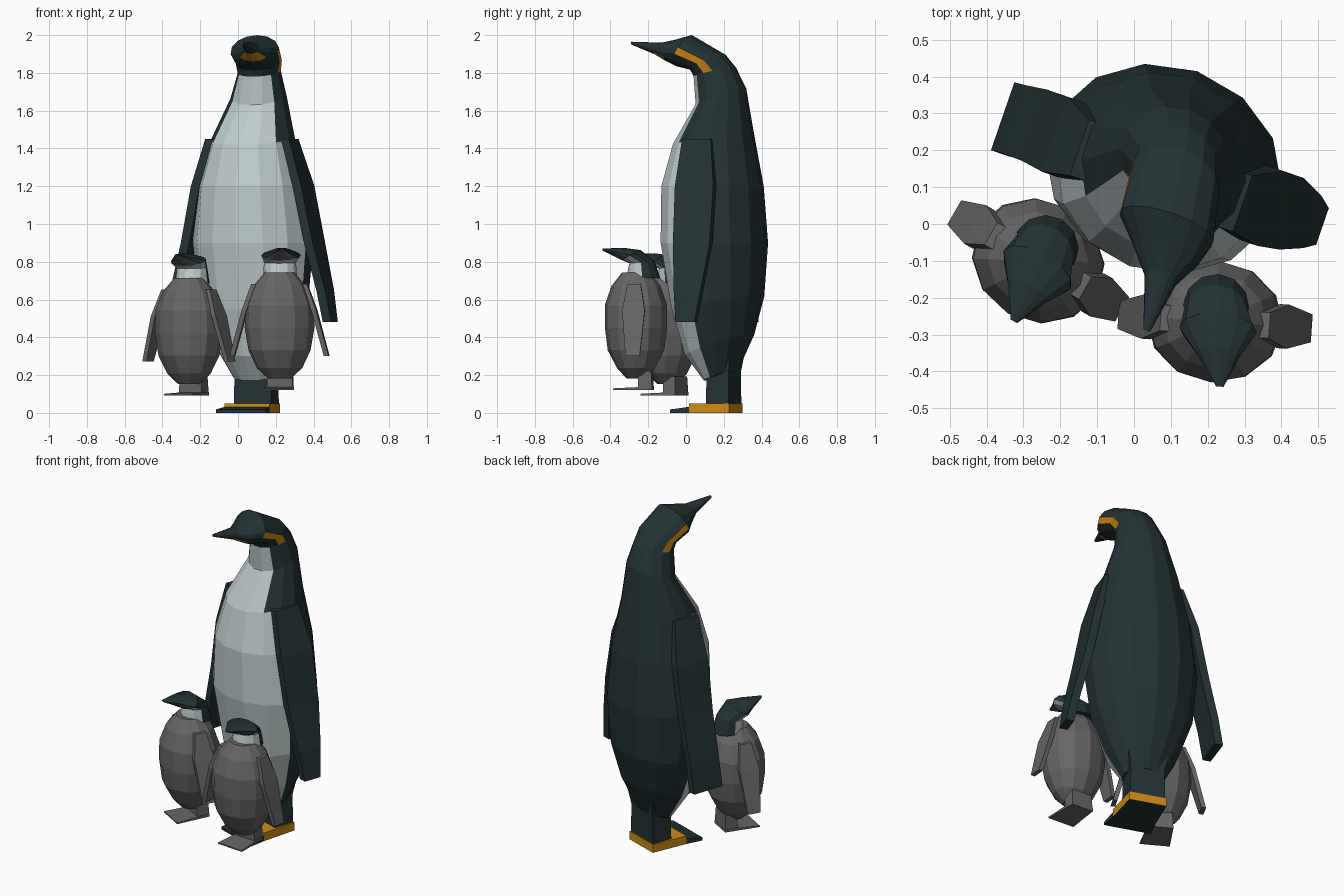
import bpy, bmesh, math

cube = bpy.data.objects.get("Cube")
if cube:
    bpy.data.objects.remove(cube, do_unlink=True)


def material(name, rgb):
    m = bpy.data.materials.new(name)
    m.use_nodes = True
    color = (*rgb, 1.0)
    m.diffuse_color = color
    bsdf = next(n for n in m.node_tree.nodes if n.type == 'BSDF_PRINCIPLED')
    bsdf.inputs["Base Color"].default_value = color
    bsdf.inputs["Roughness"].default_value = 0.9
    return m


MATS = [
    material("dark_feather", (0.017, 0.032, 0.034)),
    material("white_feather", (0.52, 0.60, 0.61)),
    material("orange", (0.62, 0.26, 0.008)),
    material("grey_down", (0.135, 0.13, 0.13)),
]
DARK, WHITE, ORANGE, GREY = range(4)


def ring(back, front, w, u=0.0, n=14):
    """Tilted oval section from its back and front (y, z) points."""
    cy, cz = (back[0] + front[0]) / 2, (back[1] + front[1]) / 2
    pts = []
    for k in range(n):
        a = 2 * math.pi * k / n
        pts.append((u + w * math.sin(a),
                    cy + (front[0] - cy) * math.cos(a),
                    cz + (front[1] - cz) * math.cos(a)))
    return pts


def flat_rect(u, hw, y0, y1, z):
    """Horizontal rectangle."""
    return [(u - hw, y0, z), (u + hw, y0, z), (u + hw, y1, z), (u - hw, y1, z)]


def upright_rect(y, hw, h):
    """Rectangle facing forward, standing on the ground; side 0 is the sole."""
    return [(-hw, y, 0), (hw, y, 0), (hw, y, h), (-hw, y, h)]


def skin(name, rows, rule, place):
    """Loft between the rows; rule(segment, side) gives the colour."""
    bm = bmesh.new()
    vs = [[bm.verts.new(p) for p in row] for row in rows]
    n = len(rows[0])
    for i in range(len(rows) - 1):
        for k in range(n):
            j = (k + 1) % n
            f = bm.faces.new((vs[i][k], vs[i][j], vs[i + 1][j], vs[i + 1][k]))
            f.material_index = rule(i, k)
    for i, row in ((-1, vs[0]), (len(rows) - 1, vs[-1])):
        bm.faces.new(row).material_index = rule(i, n // 2)
    bmesh.ops.recalc_face_normals(bm, faces=bm.faces)
    mesh = bpy.data.meshes.new(name)
    bm.to_mesh(mesh)
    bm.free()
    for m in MATS:
        mesh.materials.append(m)
    ob = bpy.data.objects.new(name, mesh)
    ob.location, ob.rotation_euler.z = place[0], math.radians(place[1])
    bpy.context.collection.objects.link(ob)
    return ob


def plain(color):
    return lambda i, k: color


# Adult: body, neck, head and beak in one loft
ADULT = ((0.08, 0.15, 0), -19)
body_rings = [
    ring((0.12, 0.22), (-0.05, 0.17), 0.12),
    ring((0.21, 0.42), (-0.15, 0.30), 0.21),
    ring((0.26, 0.62), (-0.22, 0.55), 0.29),
    ring((0.28, 0.90), (-0.28, 0.90), 0.325),
    ring((0.26, 1.20), (-0.28, 1.20), 0.29),
    ring((0.21, 1.48), (-0.22, 1.42), 0.225),
    ring((0.175, 1.72), (-0.09, 1.63), 0.15, 0.015),
    ring((0.126, 1.83), (-0.10, 1.78), 0.115, 0.03),
    ring((0.067, 1.90), (-0.113, 1.815), 0.125, 0.04),
    ring((-0.106, 2.0), (-0.19, 1.835), 0.135, 0.06),
    ring((-0.194, 1.975), (-0.237, 1.86), 0.095, 0.08),
    ring((-0.265, 1.96), (-0.307, 1.90), 0.045, 0.09),
    ring((-0.43, 1.965), (-0.43, 1.95), 0.01, 0.10),
]


def adult_colors(i, k):
    side = min(k, 13 - k)           # 0 at the front, 6 at the back
    if i < 5:
        return WHITE if side < 3 else DARK
    if i < 7:
        return WHITE if side < 2 else DARK
    if i in (7, 8) and side == 3:   # cheek stripe
        return ORANGE
    if i == 10 and side < 2:        # lower beak
        return ORANGE
    return DARK


skin("adult_body", body_rings, adult_colors, ADULT)

# Adult flippers
for side, name, tip in ((1, "adult_left_flipper", 0), (-1, "adult_right_flipper", 0.045)):
    rows = [flat_rect(side * u, 0.024, y0, y1, z) for u, y0, y1, z in (
        (0.21, -0.10, 0.06, 1.45),
        (0.285, -0.115, 0.10, 1.20),
        (0.345, -0.105, 0.10, 0.90),
        (0.405, -0.08 - tip / 2, 0.07 + tip / 2, 0.65),
        (0.435, -0.06 - tip, 0.045 + tip, 0.48))]
    skin(name, rows, plain(DARK), ADULT)

# Adult leg, foot and toes
skin("adult_leg", [flat_rect(0, 0.105, -0.01, 0.115, 0.04),
                   flat_rect(0, 0.10, -0.01, 0.115, 0.22),
                   flat_rect(0, 0.12, -0.04, 0.13, 0.32)], plain(DARK), ADULT)
skin("adult_foot", [upright_rect(0.12, 0.11, 0.05), upright_rect(-0.10, 0.125, 0.05)],
     lambda i, k: DARK if (i, k) == (0, 0) else ORANGE, ADULT)
skin("adult_toes", [upright_rect(-0.10, 0.125, 0.032), upright_rect(-0.20, 0.14, 0.018)],
     plain(DARK), ADULT)


def chick_head_colors(i, k):
    side = min(k, 11 - k)
    if i < 2:
        return WHITE if side < 3 else DARK
    return GREY if side < 2 else DARK


def chick(name, place):
    # Round downy body
    rows = [ring((d, z), (-d, z), w, n=12) for z, w, d in (
        (0.06, 0.06, 0.05), (0.115, 0.12, 0.10), (0.21, 0.165, 0.15),
        (0.33, 0.185, 0.165), (0.45, 0.18, 0.165), (0.55, 0.14, 0.13),
        (0.62, 0.08, 0.075))]
    skin(name + "_body", rows, plain(GREY), place)
    # Head with beak
    rows = [ring((0.13, 0.59), (-0.05, 0.60), 0.09, n=12),
            ring((0.10, 0.68), (-0.035, 0.67), 0.085, n=12),
            ring((0.025, 0.74), (-0.07, 0.685), 0.105, 0.01, 12),
            ring((-0.065, 0.752), (-0.11, 0.705), 0.06, 0.015, 12),
            ring((-0.175, 0.748), (-0.175, 0.738), 0.01, 0.025, 12)]
    skin(name + "_head", rows, chick_head_colors, place)
    # Flippers
    for side, label in ((1, "_left_flipper"), (-1, "_right_flipper")):
        rows = [flat_rect(side * u, 0.013, -d, d, z) for u, d, z in (
            (0.135, 0.035, 0.56), (0.185, 0.06, 0.42), (0.25, 0.038, 0.18))]
        skin(name + label, rows, plain(GREY), place)
    # Leg and foot
    skin(name + "_leg", [flat_rect(0, 0.07, 0.015, 0.09, 0.0),
                         flat_rect(0, 0.065, 0.015, 0.085, 0.10)], plain(GREY), place)
    skin(name + "_foot", [upright_rect(0.09, 0.07, 0.018),
                          upright_rect(-0.115, 0.085, 0.008)], plain(GREY), place)


chick("left_chick", ((0.22, -0.265, 0.122), -4))
chick("right_chick", ((-0.26, -0.10, 0.093), -30))
